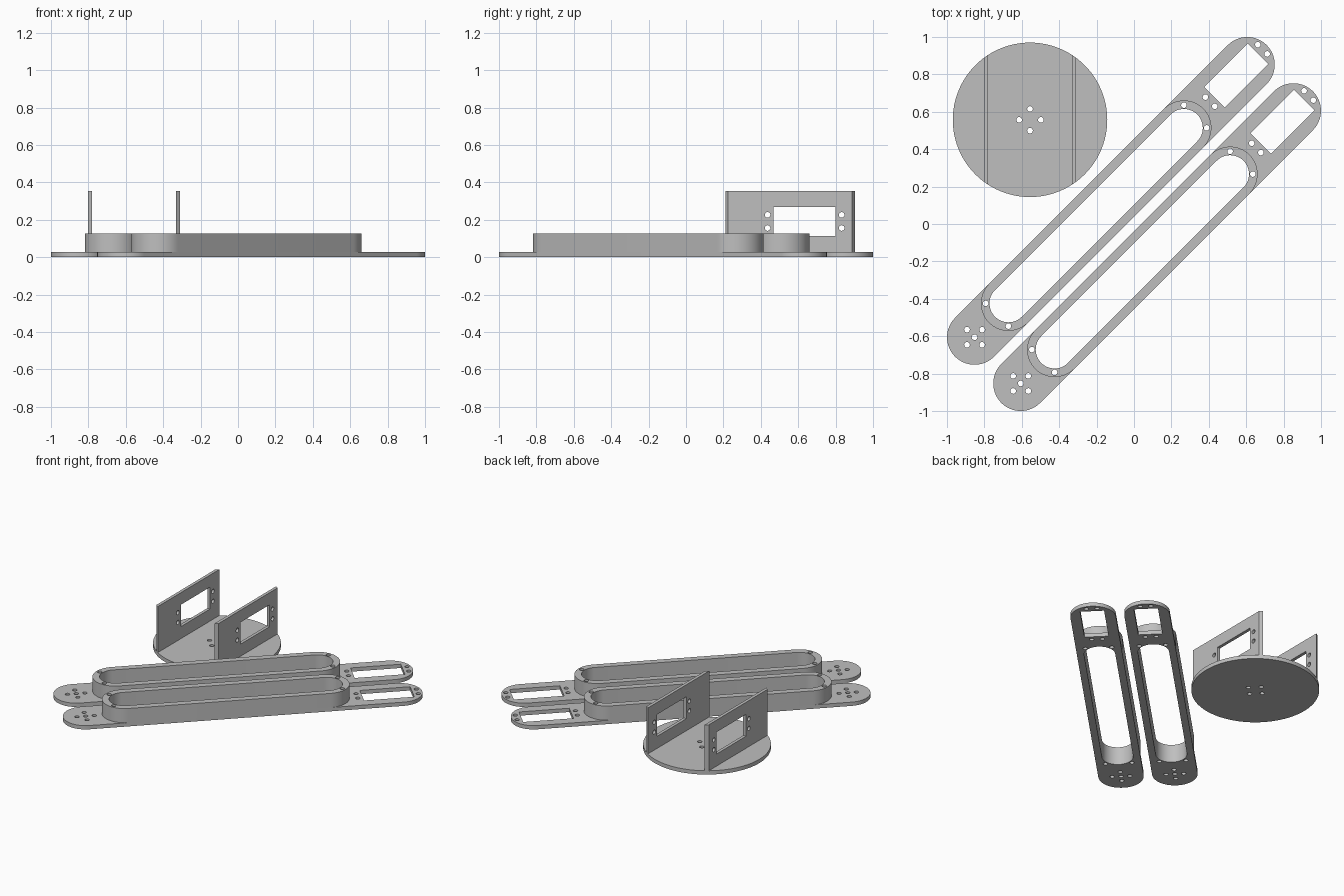
import bpy, bmesh, math
from mathutils import Matrix

if "Cube" in bpy.data.objects:
    bpy.data.objects.remove(bpy.data.objects["Cube"])

T = 0.027           # sheet thickness
HOLE = 0.015        # screw hole radius

grey = bpy.data.materials.new("plain_grey")
grey.diffuse_color = (0.52, 0.52, 0.52, 1)
grey.use_nodes = True
grey.node_tree.nodes["Principled BSDF"].inputs["Base Color"].default_value = grey.diffuse_color


def circle(x, y, r=HOLE, n=24):
    return [(x + r * math.cos(2 * math.pi * i / n), y + r * math.sin(2 * math.pi * i / n)) for i in range(n)]


def slot(u0, u1, r, n=32):
    """Long outline with round ends centred at u0 and u1."""
    arc = [math.pi * i / n - math.pi / 2 for i in range(n + 1)]
    return ([(u1 + r * math.cos(a), r * math.sin(a)) for a in arc]
            + [(u0 - r * math.cos(a), -r * math.sin(a)) for a in arc])


def rect(x, y, hx, hy):
    return [(x - hx, y - hy), (x + hx, y - hy), (x + hx, y + hy), (x - hx, y + hy)]


def servo_mount(x, y):
    """Servo window with two screw holes beyond each short side."""
    return [rect(x, y, 0.165, 0.078)] + [circle(x + i * 0.198, y + j * 0.035) for i in (-1, 1) for j in (-1, 1)]


def prism(name, loops, z0, z1, matrix, adjust=None):
    """Extrude an outline (first loop) with holes (other loops)."""
    bm = bmesh.new()
    for loop in loops:
        vs = [bm.verts.new((x, y, z0)) for x, y in loop]
        for i, v in enumerate(vs):
            bm.edges.new((vs[i - 1], v))
    bmesh.ops.triangle_fill(bm, edges=bm.edges[:], use_beauty=True, normal=(0, 0, 1))
    new = bmesh.ops.extrude_face_region(bm, geom=bm.faces[:])["geom"]
    bmesh.ops.translate(bm, verts=[g for g in new if isinstance(g, bmesh.types.BMVert)], vec=(0, 0, z1 - z0))
    bm.transform(matrix)
    if adjust:
        adjust(bm)
    bmesh.ops.recalc_face_normals(bm, faces=bm.faces[:])
    me = bpy.data.meshes.new(name)
    bm.to_mesh(me)
    bm.free()
    me.materials.append(grey)
    ob = bpy.data.objects.new(name, me)
    bpy.context.collection.objects.link(ob)
    bpy.ops.object.select_all(action='DESELECT')
    ob.select_set(True)
    bpy.context.view_layer.objects.active = ob
    bpy.ops.object.shade_smooth_by_angle(angle=math.radians(30))
    return ob


# Two diagonal arms: flat plate plus raised slotted rim
END, R = 1.031, 0.147
RIM0, RIM1 = -0.775, 0.552
rim_slot = slot(RIM0, RIM1, 0.101)
rim_holes = [circle(u + s * 0.086, v) for u, s in ((RIM0, -1), (RIM1, 1)) for v in (-0.086, 0.086)]
horn_holes = [circle(-END, 0)] + [circle(-END + du, dv) for du, dv in
                                  ((0.057, 0), (-0.057, 0), (0, 0.057), (0, -0.057))]
for side, d in (("left", -0.1235), ("right", 0.1235)):
    m = Matrix.Translation((d, -d, 0)) @ Matrix.Rotation(math.pi / 4, 4, 'Z')
    prism(side + "_arm_plate",
          [slot(-END, END, R), rim_slot] + rim_holes + horn_holes + servo_mount(0.948, 0), 0, T, m)
    prism(side + "_arm_rim", [slot(RIM0, RIM1, R), rim_slot] + rim_holes, T, 0.128, m)

# Round base with four screw holes
CX, CY, CR = -0.556, 0.557, 0.413
base_holes = [circle(dx, dy) for dx, dy in ((0.058, 0), (-0.058, 0), (0, 0.058), (0, -0.058))]
prism("round_base", [circle(0, 0, CR, 96)] + base_holes, 0, T, Matrix.Translation((CX, CY, 0)))


# Upright servo brackets, their ends trimmed to the base rim
def trim_ends(bm):
    for v in bm.verts:
        if abs(v.co.y - CY) > 0.32:
            half = math.sqrt(CR ** 2 - (v.co.x - CX) ** 2)
            v.co.y = CY + math.copysign(half, v.co.y - CY)


upright = Matrix(((0, 0, 1, 0), (1, 0, 0, 0), (0, 1, 0, 0), (0, 0, 0, 1)))
outline = rect(CY, (T + 0.355) / 2, 0.34, (0.355 - T) / 2)
for side, x0 in (("left", CX - 0.246), ("right", CX + 0.224)):
    prism(side + "_servo_bracket", [outline] + servo_mount(0.634, 0.191), x0, x0 + 0.022, upright, trim_ends)
